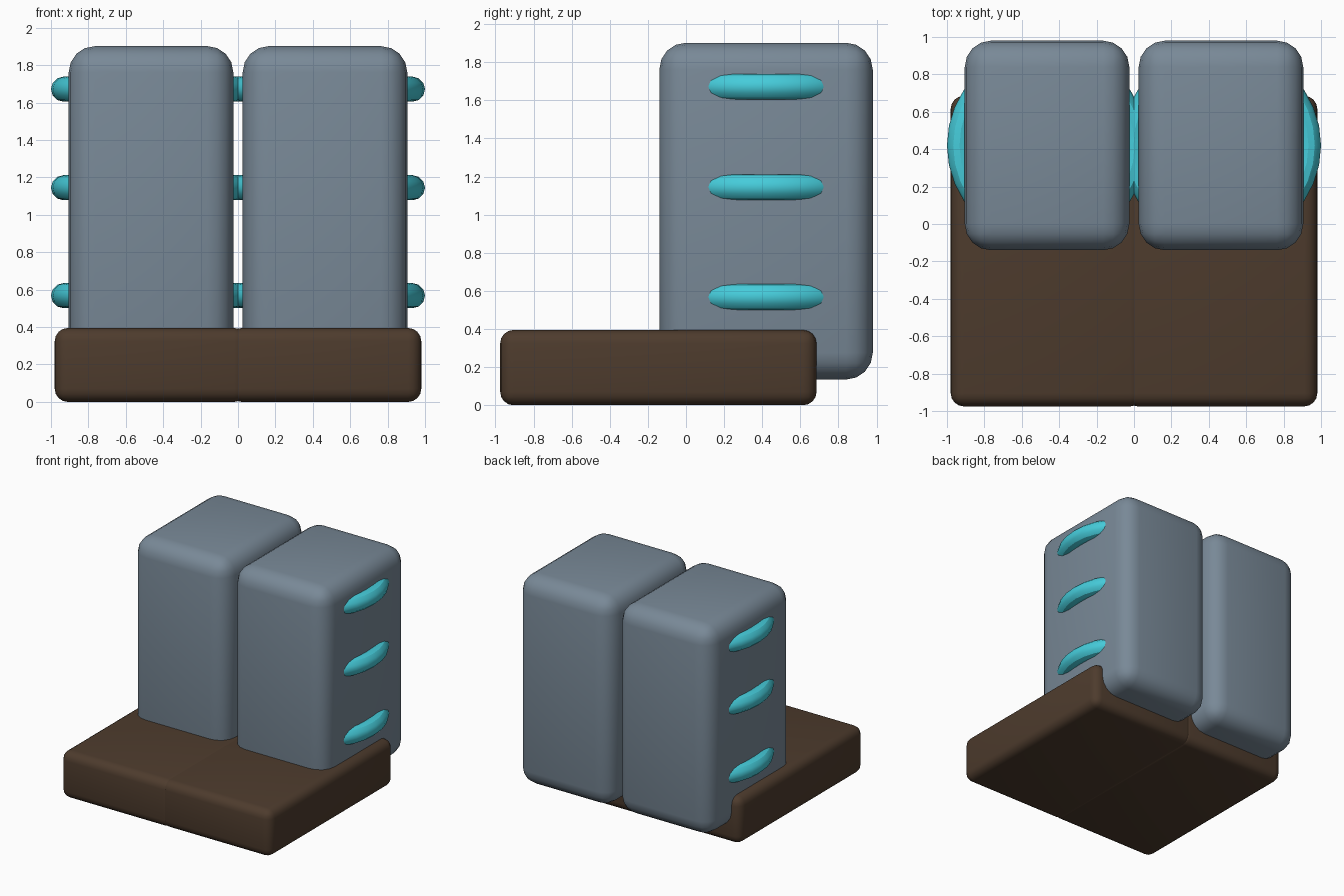
import bpy

if "Cube" in bpy.data.objects:
    bpy.data.objects.remove(bpy.data.objects["Cube"])


def material(name, rgb):
    m = bpy.data.materials.new(name)
    m.diffuse_color = (*rgb, 1)
    m.use_nodes = True
    m.node_tree.nodes["Principled BSDF"].inputs["Base Color"].default_value = m.diffuse_color
    return m


BROWN = material("dark_brown", (0.075, 0.044, 0.026))
SLATE = material("slate_blue", (0.19, 0.25, 0.31))
CYAN = material("cyan", (0.06, 0.60, 0.70))


def finish(name, mat):
    ob = bpy.context.object
    ob.name = name
    ob.data.materials.append(mat)
    bpy.ops.object.shade_smooth_by_angle()


def rounded_box(name, lo, hi, radius, mat):
    bpy.ops.mesh.primitive_cube_add(size=1, location=[(a + b) / 2 for a, b in zip(lo, hi)])
    ob = bpy.context.object
    ob.scale = [b - a for a, b in zip(lo, hi)]
    bpy.ops.object.transform_apply(location=False, rotation=False, scale=True)
    bev = ob.modifiers.new("round", 'BEVEL')
    bev.width = radius
    bev.segments = 4
    bpy.ops.object.modifier_apply(modifier=bev.name)
    finish(name, mat)


CX = 0.465  # centre of each half
for side, s in (("left", -1), ("right", 1)):
    x = s * CX
    # Foot slab (the two overlap slightly at the middle)
    rounded_box(f"{side}_foot", (x - 0.515, -0.975, 0), (x + 0.515, 0.685, 0.395), 0.07, BROWN)
    # Tall rounded shaft
    rounded_box(f"{side}_shaft", (x - 0.44, -0.14, 0.135), (x + 0.44, 0.98, 1.902), 0.14, SLATE)
    # Three glowing rings bulging through the sides
    for i, z in enumerate((0.568, 1.145, 1.672)):
        bpy.ops.mesh.primitive_torus_add(location=(x, 0.42, z), major_radius=0.468,
                                         minor_radius=0.067, major_segments=32,
                                         minor_segments=12)
        finish(f"{side}_ring_{i + 1}", CYAN)
